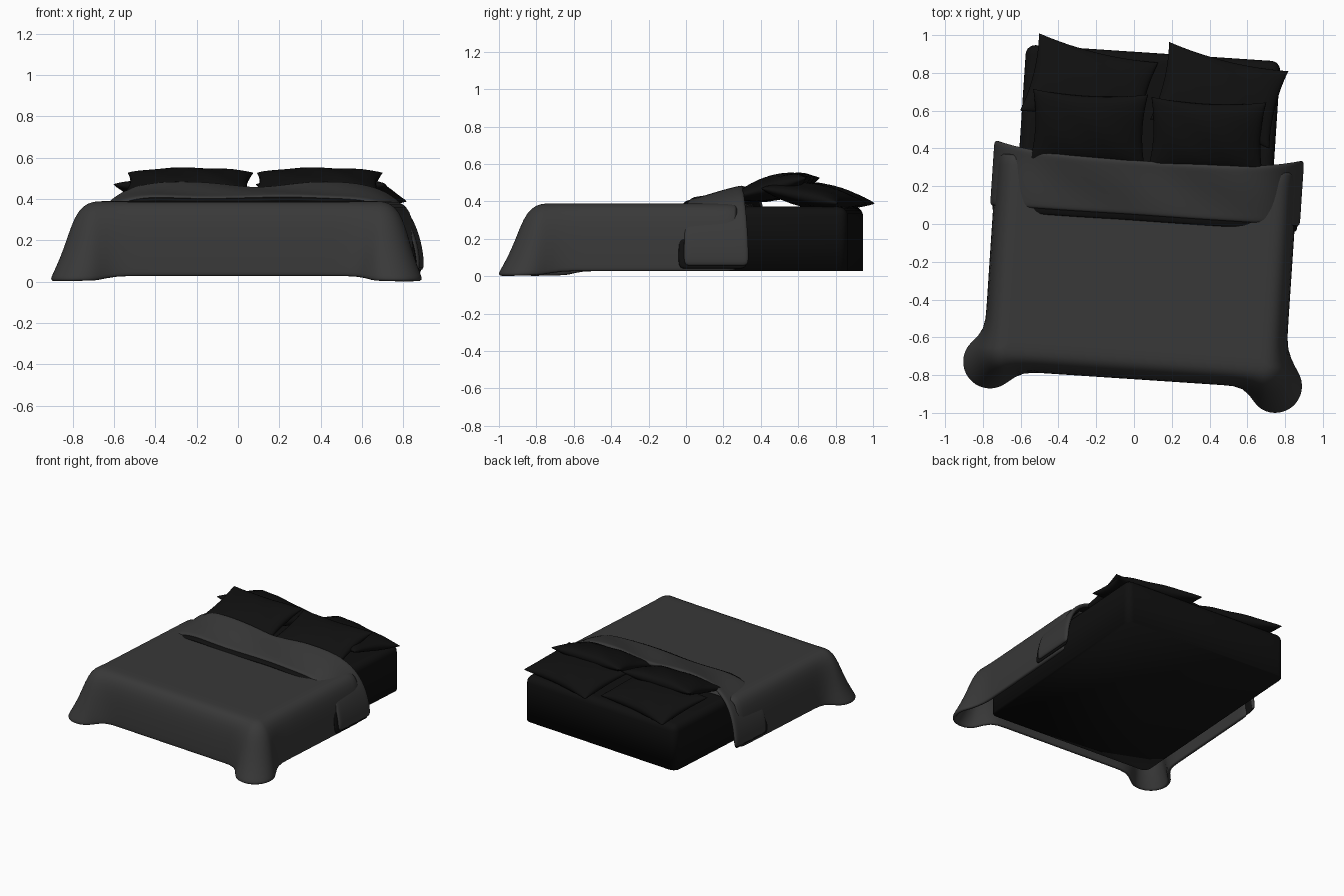
import bpy, bmesh
from math import sin, cos, radians, exp
from mathutils import Matrix, Vector

if "Cube" in bpy.data.objects:
    bpy.data.objects.remove(bpy.data.objects["Cube"])

TURN = Matrix.Rotation(radians(-3.8), 4, 'Z')   # whole bed is slightly turned


def material(name, v):
    m = bpy.data.materials.new(name)
    m.diffuse_color = (v, v, v, 1)
    m.use_nodes = True
    m.node_tree.nodes["Principled BSDF"].inputs["Base Color"].default_value = m.diffuse_color
    return m


GREY, BLACK = material("grey_cloth", 0.04), material("black_cloth", 0.005)


def finish(name, bm, mat, place=Matrix(), thick=0, sub=0):
    bmesh.ops.remove_doubles(bm, verts=bm.verts, dist=0.0005)
    bmesh.ops.recalc_face_normals(bm, faces=bm.faces)
    bm.transform(TURN @ place)
    me = bpy.data.meshes.new(name)
    bm.to_mesh(me)
    bm.free()
    me.materials.append(mat)
    for p in me.polygons:
        p.use_smooth = True
    ob = bpy.data.objects.new(name, me)
    bpy.context.collection.objects.link(ob)
    if thick:
        s = ob.modifiers.new("thickness", 'SOLIDIFY')
        s.thickness, s.offset = thick, -1
    if sub:
        ob.modifiers.new("smooth", 'SUBSURF').levels = sub
        ob.modifiers["smooth"].render_levels = sub
    return ob


def loft(rows, bm=None):
    bm = bm or bmesh.new()
    vs = [[bm.verts.new(p) for p in r] for r in rows]
    for a, b in zip(vs, vs[1:]):
        for i in range(len(a) - 1):
            bm.faces.new((a[i], a[i + 1], b[i + 1], b[i]))
    return bm


def lerp(a, b, t):
    return a + (b - a) * t


# Mattress
bm = bmesh.new()
bmesh.ops.create_cube(bm, size=1)
bmesh.ops.scale(bm, vec=(1.35, 1.63, 0.345), verts=bm.verts)
bmesh.ops.translate(bm, vec=(0.043, 0.095, 0.2), verts=bm.verts)
top = [e for e in bm.edges if any(v.co.z > 0.2 for v in e.verts)]
low = [e for e in bm.edges if e not in top]
bmesh.ops.bevel(bm, geom=top, offset=0.05, segments=5, profile=0.5, affect='EDGES')
finish("mattress", bm, BLACK)

# Duvet: U-shaped rings running down the sides, with flared front corners
X0, X1, YF, YB = -0.63, 0.73, -0.70, 0.33


def duvet_ring(out, z, k):
    pts = [(X0 - out, lerp(YB, YF + 0.09, i / 8), z) for i in range(9)]
    for A, C, a0 in (((X0, YF), (-0.715, -0.78), 180), ((X1, YF), (0.805, -0.81), 270)):
        if a0 == 270:
            pts += [(lerp(X0 + 0.09, X1 - 0.09, i / 10), YF - out, z) for i in range(11)]
        r, ext = lerp(out, 0.145, k), 45 * k
        for i in range(11):
            a = radians(lerp(a0 - ext, a0 + 90 + ext, i / 10))
            pts.append((lerp(A[0], C[0], k) + r * cos(a),
                        lerp(A[1], C[1], k) + r * sin(a), z - 0.02 * k))
    return pts + [(X1 + out, lerp(YF + 0.09, YB, i / 8), z) for i in range(9)]


levels = [(0.01, .39, 0), (0.05, .381, .02), (0.085, .345, .1), (0.105, .27, .23),
          (0.115, .17, .45), (0.12, .08, .78), (0.12, .045, .95), (0.12, .027, 1)]
rings = [duvet_ring(*l) for l in levels]
pivot = Vector((0.05, YB, 0.39))
inner = [[tuple(pivot.lerp(Vector(p), k)) for p in rings[0]] for k in (0, .35, .7, .93)]
finish("duvet", loft(inner + rings), GREY, thick=0.025, sub=1)

# Folded-back band of the duvet, with its dark lining showing along the front edge
ARCH = [(-.825, .055), (-.82, .13), (-.805, .21), (-.77, .29), (-.71, .36), (-.62, .41),
        (-.5, .43), (-.38, .432), (-.26, .432), (-.13, .43), (0, .43)]
ARCH += [(-x, z) for x, z in reversed(ARCH[:-1])]


def band(name, mat, y0, y1, shrink, thick):
    rows = []
    for j in range(9):
        t = j / 8
        row = []
        for x, z in ARCH:
            h = max(0, (z - 0.2) / 0.23)
            side = abs(x / 0.825) ** 4
            zz = z + h * (lerp(-0.015, 0.052, t) - 0.02 * t * exp(-((x - 0.03) / 0.12) ** 2))
            zz += 0.006 * h * sin(9 * x + 5 * t)
            row.append((0.055 + x * (1 - shrink), lerp(y0, y1 + 0.06 * side, t), zz - shrink))
        rows.append(row)
    finish(name, loft(rows), mat, thick=thick, sub=2)


band("folded_band", GREY, 0.045, 0.335, 0, 0.03)
band("band_lining", BLACK, 0.015, 0.325, 0.016, 0.02)


# Pillows: puffed cushions with pinched, pointed corners
def pillow(name, loc, size, tilt, yaw):
    bm, n = bmesh.new(), 20
    for s in (1, -1):
        rows = []
        for j in range(n + 1):
            v = sin(radians(lerp(-90, 90, j / n)))
            row = []
            for i in range(n + 1):
                u = sin(radians(lerp(-90, 90, i / n)))
                puff = ((1 - u * u) * (1 - v * v)) ** 0.42
                wrinkle = 1 + 0.06 * sin(7 * u + 4 * v)
                row.append((size[0] * u * (1 - 0.07 * (1 - v * v)),
                            size[1] * v * (1 - 0.13 * (1 - u * u)),
                            s * size[2] * puff * wrinkle))
            rows.append(row)
        loft(rows, bm)
    place = (Matrix.Translation(loc) @ Matrix.Rotation(radians(yaw), 4, 'Z')
             @ Matrix.Rotation(radians(tilt), 4, 'X'))
    finish(name, bm, BLACK, place)


for side, xb, xf in (("left", -0.285, -0.272), ("right", 0.405, 0.355)):
    pillow("back_pillow_" + side, (xb, 0.71, 0.43), (0.325, 0.215, 0.065), -11, -10)
    pillow("front_pillow_" + side, (xf, 0.49, 0.475), (0.305, 0.2, 0.062), 15, 1)
